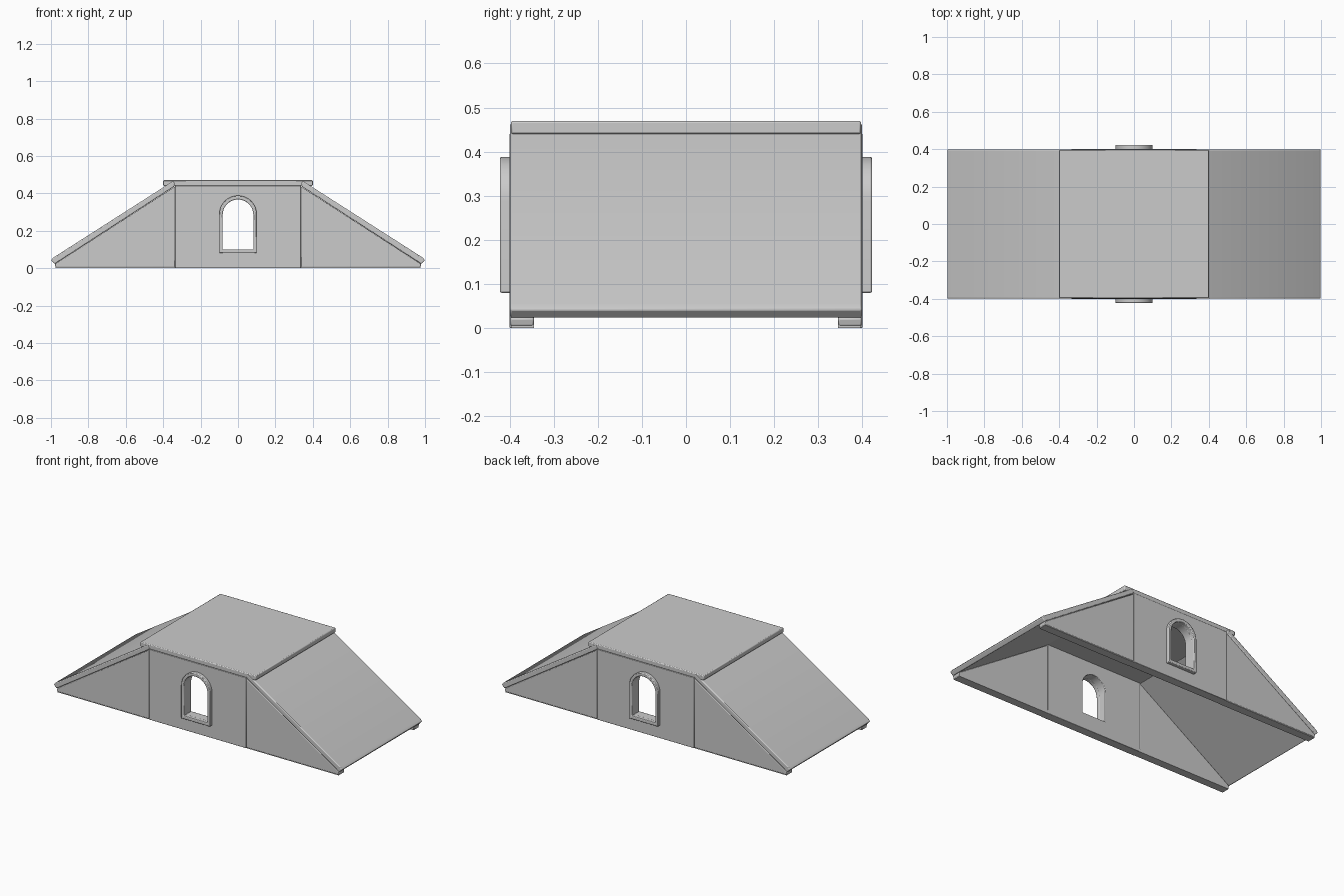
import bpy, bmesh, math
from mathutils import Vector

old = bpy.data.objects.get("Cube")
if old:
    bpy.data.objects.remove(old, do_unlink=True)

# One plain grey for the whole structure
grey = bpy.data.materials.new("light_grey")
grey.use_nodes = True
colour = (0.6, 0.6, 0.6, 1)
grey.diffuse_color = colour
grey.node_tree.nodes["Principled BSDF"].inputs["Base Color"].default_value = colour


def arch(half, bottom, spring, segments=16):
    """Round-topped opening outline in x and z."""
    pts = [(-half, bottom), (half, bottom)]
    for i in range(segments + 1):
        a = math.pi * i / segments
        pts.append((half * math.cos(a), spring + half * math.sin(a)))
    return pts


def panel(name, outline, y0, y1, hole=None, bevel=0.005):
    """Extrude an x-z outline, with an optional hole, from y0 to y1."""
    bm = bmesh.new()
    edges = []
    for loop in [outline] + ([hole] if hole else []):
        vs = [bm.verts.new((x, y0, z)) for x, z in loop]
        edges += [bm.edges.new((v, vs[i - 1])) for i, v in enumerate(vs)]
    if hole:
        bmesh.ops.triangle_fill(bm, edges=edges, use_beauty=True,
                                use_dissolve=False, normal=(0, -1, 0))
    else:
        bm.faces.new(vs)
    ext = bmesh.ops.extrude_face_region(bm, geom=bm.faces[:], use_keep_orig=True)
    moved = [g for g in ext["geom"] if isinstance(g, bmesh.types.BMVert)]
    bmesh.ops.translate(bm, verts=moved, vec=Vector((0, y1 - y0, 0)))
    bmesh.ops.recalc_face_normals(bm, faces=bm.faces[:])
    mesh = bpy.data.meshes.new(name)
    bm.to_mesh(mesh)
    bm.free()
    mesh.materials.append(grey)
    obj = bpy.data.objects.new(name, mesh)
    bpy.context.collection.objects.link(obj)
    if bevel:
        mod = obj.modifiers.new("soft_edges", "BEVEL")
        mod.width = bevel
        mod.segments = 2
        mod.limit_method = "ANGLE"
        mod.angle_limit = math.radians(35)
    bpy.ops.object.select_all(action="DESELECT")
    obj.select_set(True)
    bpy.context.view_layer.objects.active = obj
    bpy.ops.object.shade_smooth_by_angle(angle=math.radians(30))
    return obj


# Flat deck on top
panel("deck", [(-0.4, 0.44), (0.4, 0.44), (0.4, 0.47), (-0.4, 0.47)], -0.397, 0.397)

opening = arch(0.082, 0.1, 0.285)
ramp = [(0.98, 0.022), (1.0, 0.042), (0.988, 0.056), (0.345, 0.467), (0.335, 0.44)]
wedge = [(0.336, 0.004), (0.975, 0.004), (0.98, 0.022), (0.336, 0.437)]

# Sloping ramps at both ends
for side, sx in (("left", 1), ("right", -1)):
    panel(side + "_ramp", [(sx * x, z) for x, z in ramp], -0.399, 0.399)

# Front and back walls: arched middle panel, its frame and two wedge panels
for face, sy in (("front", -1), ("back", 1)):
    inner, outer = sy * 0.345, sy * 0.4
    panel(face + "_wall", [(-0.336, 0), (0.336, 0), (0.336, 0.442), (-0.336, 0.442)],
          inner, outer, hole=opening, bevel=0.003)
    panel(face + "_window_frame", arch(0.1, 0.08, 0.288), sy * 0.395, sy * 0.422,
          hole=opening, bevel=0.004)
    for side, sx in (("left", 1), ("right", -1)):
        panel(face + "_" + side + "_wedge", [(sx * x, z) for x, z in wedge],
              inner, sy * 0.398, bevel=0.004)
        # Base strip along the ground
        panel(face + "_" + side + "_base",
              [(sx * x, z) for x, z in ((0.33, 0), (0.975, 0), (0.975, 0.02), (0.33, 0.02))],
              inner, sy * 0.396, bevel=0)
